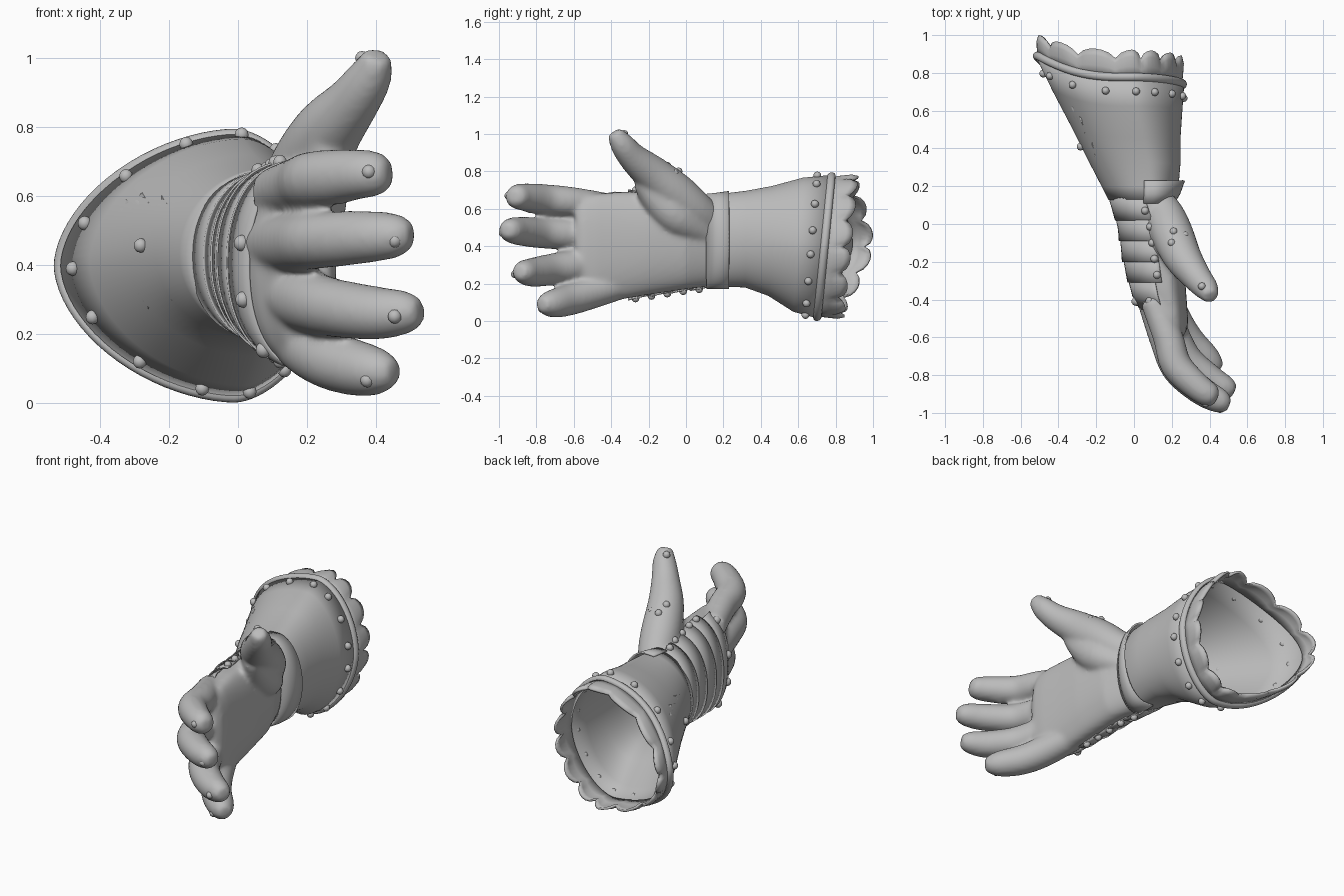
import bpy, bmesh, math
from mathutils import Vector

cube = bpy.data.objects.get("Cube")
if cube:
    bpy.data.objects.remove(cube)

steel = bpy.data.materials.new("steel_grey")
steel.use_nodes = True
steel.diffuse_color = (0.5, 0.5, 0.5, 1)
steel.node_tree.nodes["Principled BSDF"].inputs["Base Color"].default_value = (0.5, 0.5, 0.5, 1)


def finish(bm, name, angle=50, thickness=0):
    bmesh.ops.recalc_face_normals(bm, faces=bm.faces)
    mesh = bpy.data.meshes.new(name)
    bm.to_mesh(mesh)
    bm.free()
    mesh.materials.append(steel)
    obj = bpy.data.objects.new(name, mesh)
    bpy.context.collection.objects.link(obj)
    bpy.ops.object.select_all(action='DESELECT')
    obj.select_set(True)
    bpy.context.view_layer.objects.active = obj
    if thickness:
        mod = obj.modifiers.new("thickness", 'SOLIDIFY')
        mod.thickness = thickness
        mod.offset = 0
    bpy.ops.object.shade_smooth_by_angle(angle=math.radians(angle))
    return obj


def section(row, a, grow=0):
    """Point at angle a on a rounded section: (y, x_min, x_max, z_min, z_max, exponent, shear)."""
    y, x0, x1, z0, z1, n, w = row
    c, s = math.cos(a), math.sin(a)
    xc, zc = 0.35 * x0 + 0.65 * x1, (z0 + z1) / 2
    ax = (x1 - xc if c > 0 else xc - x0) + grow
    x = xc + ax * math.copysign(abs(c) ** (2 / n), c)
    z = zc + ((z1 - z0) / 2 + grow) * math.copysign(abs(s) ** (2 / n), s)
    return Vector((x, y + w * (0.15 * max(0, -c) ** 3 + 0.1 * (z - 0.4)), z))


def at(rows, y):
    """Interpolated section row at depth y."""
    for p, q in zip(rows, rows[1:]):
        if min(p[0], q[0]) <= y <= max(p[0], q[0]):
            t = (y - p[0]) / (q[0] - p[0])
            return [u + (v - u) * t for u, v in zip(p, q)]
    return rows[-1]


def skin(rings, name, closed=True, caps=False, angle=50, thickness=0):
    bm = bmesh.new()
    loops = [[bm.verts.new(p) for p in ring] for ring in rings]
    count = len(loops[0])
    for a, b in zip(loops, loops[1:]):
        for i in range(count if closed else count - 1):
            j = (i + 1) % count
            bm.faces.new((a[i], a[j], b[j], b[i]))
    if caps:
        bm.faces.new(loops[0])
        bm.faces.new(loops[-1])
    return finish(bm, name, angle, thickness)


def angles(start, end, steps):
    return [math.radians(start + (end - start) * i / steps) for i in range(steps + 1)]


def spline(points, steps=4):
    ends = [points[0]] + points + [points[-1]]
    out = []
    for i in range(len(points) - 1):
        p = ends[i:i + 4]
        for k in range(steps):
            t = k / steps
            out.append([0.5 * (2 * b + (c - a) * t + (2 * a - 5 * b + 4 * c - d) * t * t
                               + (3 * b - a - 3 * c + d) * t ** 3) for a, b, c, d in zip(*p)])
    return out + [points[-1]]


def digit(name, points):
    """Tapered tube through (x, y, z, radius) points."""
    path = spline(points)
    rings = []
    for i, p in enumerate(path):
        here = Vector(p[:3])
        tangent = (Vector(path[min(i + 1, len(path) - 1)][:3]) - Vector(path[max(i - 1, 0)][:3])).normalized()
        side = tangent.cross(Vector((0, 0, 1))).normalized()
        up = side.cross(tangent)
        rings.append([here + p[3] * (math.cos(a) * side + math.sin(a) * up) for a in angles(0, 345, 23)])
    return skin(rings, name, caps=True)


def rivets(name, places, radius=0.021):
    bm = bmesh.new()
    for p in places:
        made = bmesh.ops.create_uvsphere(bm, u_segments=10, v_segments=6, radius=radius)
        bmesh.ops.translate(bm, verts=made["verts"], vec=p)
    finish(bm, name)


round_angles = angles(0, 360 * 83 / 84, 83)

# Flared cuff
cuff = [(0.13, -0.13, 0.2, 0.185, 0.67, 2, 0), (0.2, -0.165, 0.23, 0.19, 0.675, 2, 0),
        (0.32, -0.235, 0.24, 0.185, 0.69, 2, 0.1), (0.45, -0.315, 0.24, 0.14, 0.715, 1.9, 0.3),
        (0.6, -0.425, 0.25, 0.055, 0.76, 1.8, 0.7), (0.74, -0.515, 0.26, 0.02, 0.775, 1.75, 1)]
skin([[section(r, a) for a in round_angles] for r in cuff], "cuff", thickness=0.012)

# Rolled rim
rim = cuff[-1]
rolled = []
for k in range(9):
    turn = math.pi * k / 8
    row = (rim[0] - 0.022 * math.cos(turn),) + rim[1:]
    rolled.append([section(row, a, 0.02 * math.sin(turn)) for a in round_angles])
skin(rolled, "cuff_rim", angle=70)

# Scalloped lining
lining = []
for depth, shrink in ((0, 0.012), (0.4, 0.01), (0.75, 0.01), (1, 0.022)):
    ring = []
    for a in round_angles:
        wave = abs(math.sin(7 * a)) ** 0.7
        p = section(rim, a, depth * 0.015 * wave - shrink)
        p.y += depth * (0.1 + 0.045 * wave - 0.035 * max(0, -math.cos(a)) ** 3)
        ring.append(p)
    lining.append(ring)
skin(lining, "scalloped_lining", thickness=0.014)

# Slightly raised cuff ridge plate with notched edges
notched = []
for i in range(17):
    y = 0.24 + 0.4 * i / 16
    spread = 32 + 6 * (i % 4) / 3
    notched.append([section(at(cuff, y), a, 0.004) for a in angles(180 - spread, 180 + spread, 14)])
skin(notched, "cuff_ridge_plate", closed=False, thickness=0.004)

# Wrist strap across the palm side
strap = [(0.11, -0.12, 0.205, 0.18, 0.67, 2.1, 0), (0.16, -0.148, 0.235, 0.18, 0.675, 2.1, 0),
         (0.23, -0.185, 0.26, 0.18, 0.685, 2, 0)]
skin([[section(r, a, 0.005) for a in angles(-100, 100, 42)] for r in strap], "wrist_strap",
     closed=False, thickness=0.01)

# Hand body
hand = [(0.17, -0.14, 0.18, 0.19, 0.66, 2.2, 0), (0, -0.08, 0.24, 0.17, 0.67, 2.2, 0),
        (-0.2, -0.05, 0.265, 0.14, 0.69, 2.2, 0), (-0.35, -0.01, 0.275, 0.115, 0.69, 2.2, 0),
        (-0.48, 0.05, 0.285, 0.1, 0.68, 2.2, 0), (-0.55, 0.1, 0.285, 0.12, 0.66, 2.2, 0),
        (-0.59, 0.15, 0.265, 0.2, 0.62, 2.2, 0)]
palm = skin([[section(r, a) for a in round_angles] for r in hand], "hand", caps=True)

# Fingers, thumb and the mound that joins thumb to palm
digits = [
    digit("index_finger", [(0.1, -0.4, 0.61, 0.07), (0.18, -0.6, 0.635, 0.08), (0.225, -0.75, 0.648, 0.083),
                           (0.34, -0.865, 0.662, 0.074), (0.41, -0.91, 0.665, 0.062), (0.44, -0.925, 0.667, 0.035)]),
    digit("middle_finger", [(0.1, -0.4, 0.46, 0.085), (0.17, -0.62, 0.465, 0.085), (0.23, -0.77, 0.47, 0.082),
                            (0.36, -0.885, 0.48, 0.077), (0.46, -0.94, 0.485, 0.064), (0.505, -0.96, 0.485, 0.035)]),
    digit("ring_finger", [(0.12, -0.38, 0.32, 0.085), (0.2, -0.58, 0.295, 0.09), (0.28, -0.72, 0.275, 0.085),
                          (0.4, -0.82, 0.26, 0.078), (0.49, -0.87, 0.262, 0.062), (0.53, -0.89, 0.265, 0.036)]),
    digit("little_finger", [(0.15, -0.34, 0.2, 0.08), (0.22, -0.51, 0.15, 0.087), (0.29, -0.62, 0.115, 0.085),
                            (0.37, -0.7, 0.095, 0.078), (0.42, -0.745, 0.09, 0.062), (0.455, -0.77, 0.088, 0.036)]),
    digit("thumb", [(0.11, 0.13, 0.53, 0.09), (0.165, 0.04, 0.6, 0.105), (0.205, -0.06, 0.685, 0.112),
                    (0.26, -0.18, 0.785, 0.1), (0.335, -0.285, 0.875, 0.078), (0.385, -0.345, 0.95, 0.064),
                    (0.405, -0.385, 1.01, 0.04)]),
    digit("thumb_mound", [(0.15, 0.11, 0.46, 0.06), (0.205, -0.04, 0.55, 0.1), (0.23, -0.15, 0.65, 0.09),
                          (0.27, -0.24, 0.75, 0.05)])]

# Blend the palm and digits into one smooth glove
for obj in digits + [palm]:
    obj.select_set(True)
bpy.context.view_layer.objects.active = palm
bpy.ops.object.join()
remesh = palm.modifiers.new("blend", 'REMESH')
remesh.mode = 'VOXEL'
remesh.voxel_size = 0.012
remesh.use_smooth_shade = True
relax = palm.modifiers.new("relax", 'SMOOTH')
relax.factor = 0.5
relax.iterations = 12

# Overlapping plates across the back of the hand
for i in range(4):
    front = 0.02 - 0.11 * i
    rows = [(front + 0.13, 0.002), (front + 0.06, 0.006), (front, 0.011)]
    skin([[section(at(hand, y), a, g) for a in angles(95, 265, 28)] for y, g in rows],
         f"back_plate_{i + 1}", closed=False, thickness=0.006)

# Knuckle guard
skin([[section(at(hand, y), a, g) for a in angles(105, 255, 28)]
      for y, g in ((-0.31, 0.004), (-0.38, 0.01), (-0.45, 0.004))], "knuckle_guard",
     closed=False, thickness=0.006)

# Rivets
rivets("rim_rivets", [section(at(cuff, 0.67), math.radians(15 + 24 * i), 0.011) for i in range(15)])
rivets("cuff_ridge_rivet", [section(at(cuff, 0.38), math.radians(175), 0.012)])
rivets("plate_rivets", [section(at(hand, 0.07 - 0.085 * i), math.radians(a), 0.012)
                        for i in range(5) for a in (100, 260)])
rivets("knuckle_rivets", [section(at(hand, -0.41), math.radians(a), 0.01) for a in (123, 169, 197, 233)], 0.024)
rivets("fingertip_rivets", [(0.38, -0.95, 0.67), (0.455, -0.98, 0.47), (0.455, -0.915, 0.25), (0.375, -0.77, 0.065)])
rivets("thumb_rivets", [(0.21, -0.04, 0.8), (0.2, -0.1, 0.83), (0.27, -0.06, 0.79), (0.36, -0.33, 1.0)])
